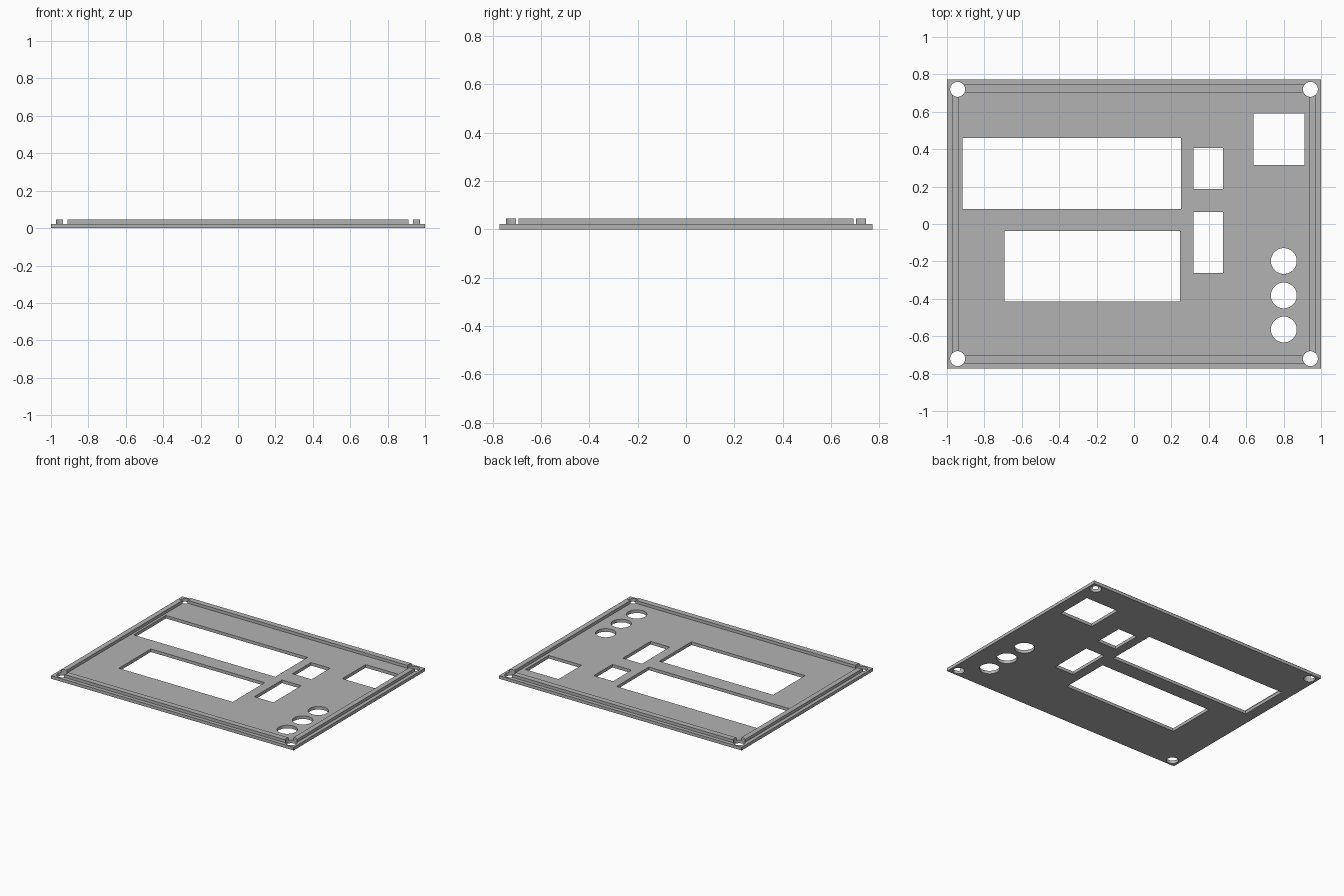
import bpy, bmesh
from mathutils import Matrix, Vector

if "Cube" in bpy.data.objects:
    bpy.data.objects.remove(bpy.data.objects["Cube"])

PLATE_TOP, RIM_TOP = 0.023, 0.045

grey = bpy.data.materials.new("panel grey")
grey.diffuse_color = (0.45, 0.45, 0.45, 1)
grey.use_nodes = True
grey.node_tree.nodes["Principled BSDF"].inputs["Base Color"].default_value = grey.diffuse_color


def add_box(bm, x0, x1, y0, y1, z0, z1):
    size = Matrix.Diagonal((x1 - x0, y1 - y0, z1 - z0, 1))
    centre = Vector(((x0 + x1) / 2, (y0 + y1) / 2, (z0 + z1) / 2))
    bmesh.ops.create_cube(bm, size=1, matrix=Matrix.Translation(centre) @ size)


def add_cylinder(bm, x, y, r):
    bmesh.ops.create_cone(bm, cap_ends=True, segments=48, radius1=r, radius2=r,
                          depth=0.4, matrix=Matrix.Translation((x, y, 0)))


def make_object(name, bm):
    mesh = bpy.data.meshes.new(name)
    bm.to_mesh(mesh)
    bm.free()
    mesh.materials.append(grey)
    obj = bpy.data.objects.new(name, mesh)
    bpy.context.collection.objects.link(obj)
    return obj


def cut(obj, cutter, operation='DIFFERENCE'):
    mod = obj.modifiers.new(operation.lower(), 'BOOLEAN')
    mod.operation, mod.object, mod.solver = operation, cutter, 'EXACT'


# Base plate
bm = bmesh.new()
add_box(bm, -1, 1, -0.773, 0.773, 0, PLATE_TOP)
panel = make_object("panel", bm)

# Raised locating rim, joined to the plate
bm = bmesh.new()
add_box(bm, -0.973, 0.973, -0.745, 0.745, 0.01, RIM_TOP)
rim = make_object("rim_block", bm)
bm = bmesh.new()
add_box(bm, -0.935, 0.935, -0.703, 0.703, PLATE_TOP, 0.2)
recess = make_object("recess_cutter", bm)

# Display windows, switch slots, button holes and corner screw holes
bm = bmesh.new()
for x0, x1, y0, y1 in [(-0.917, 0.251, 0.08, 0.46), (-0.693, 0.246, -0.414, -0.037),
                       (0.318, 0.476, 0.187, 0.406), (0.318, 0.476, -0.262, 0.065),
                       (0.639, 0.911, 0.316, 0.590)]:
    add_box(bm, x0, x1, y0, y1, -0.2, 0.2)
for y in (-0.198, -0.382, -0.564):
    add_cylinder(bm, 0.801, y, 0.069)
for sx in (-1, 1):
    for sy in (-1, 1):
        add_cylinder(bm, sx * 0.943, sy * 0.72, 0.04)
openings = make_object("opening_cutter", bm)

cut(panel, rim, 'UNION')
cut(panel, recess)
cut(panel, openings)

# Apply the booleans and hide the helpers
bpy.context.view_layer.objects.active = panel
for mod in list(panel.modifiers):
    bpy.ops.object.modifier_apply(modifier=mod.name)
for helper in (rim, recess, openings):
    bpy.data.objects.remove(helper)

# Smooth the round hole walls, keep the edges sharp
panel.select_set(True)
bpy.ops.object.shade_smooth_by_angle()
